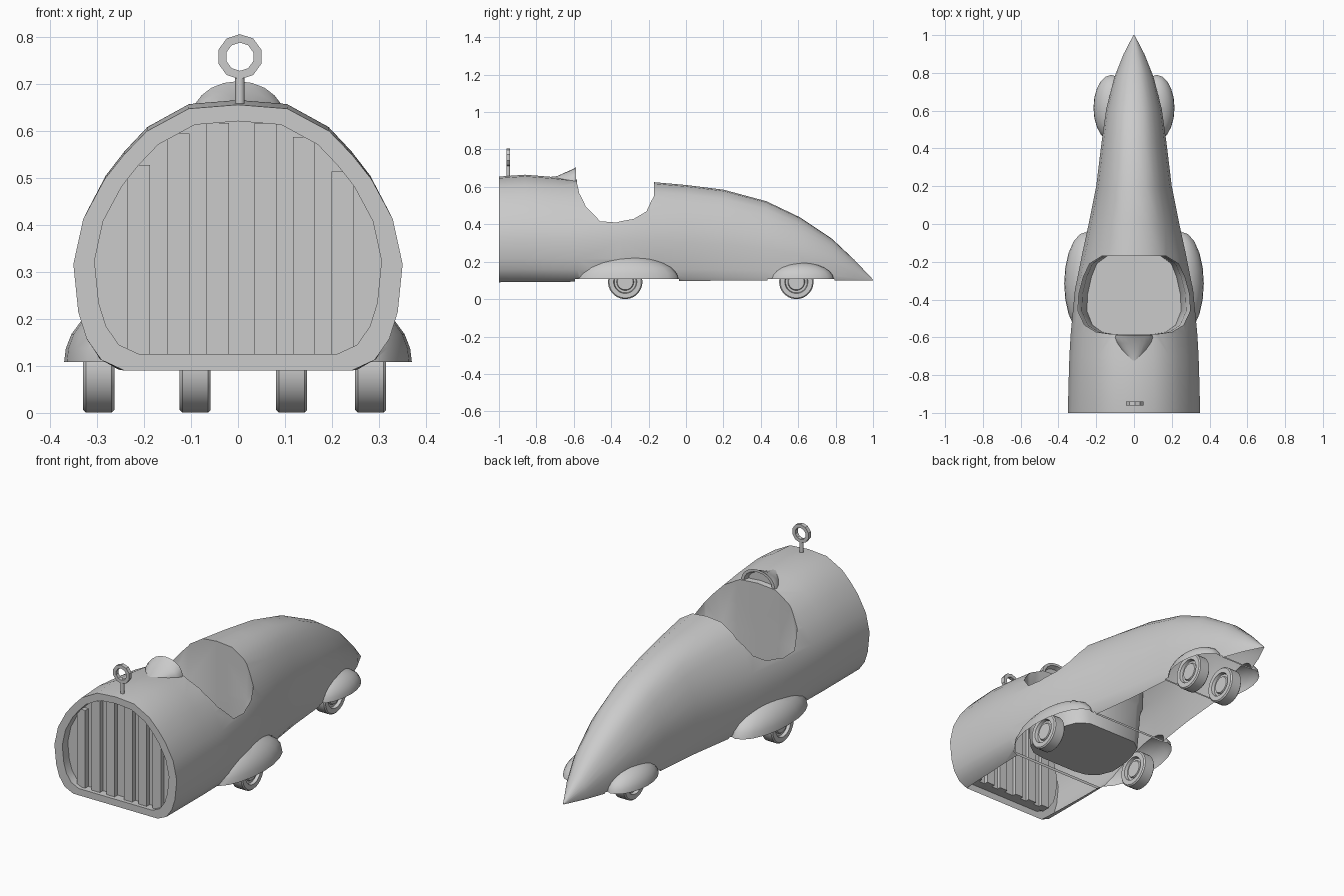
import bpy, bmesh, math
from mathutils import Vector, Matrix

if "Cube" in bpy.data.objects:
    bpy.data.objects.remove(bpy.data.objects["Cube"])


def make(name, bm, angle=35):
    bmesh.ops.recalc_face_normals(bm, faces=bm.faces)
    me = bpy.data.meshes.new(name)
    bm.to_mesh(me)
    bm.free()
    ob = bpy.data.objects.new(name, me)
    bpy.context.collection.objects.link(ob)
    shade(ob, angle)
    return ob


def shade(ob, angle=35):
    bpy.ops.object.select_all(action='DESELECT')
    bpy.context.view_layer.objects.active = ob
    ob.select_set(True)
    bpy.ops.object.shade_smooth_by_angle(angle=math.radians(angle))


def loft(name, rings):
    bm = bmesh.new()
    vs = [[bm.verts.new(p) for p in r] for r in rings]
    n = len(vs[0])
    for a, b in zip(vs, vs[1:]):
        for i in range(n):
            j = (i + 1) % n
            bm.faces.new((a[i], a[j], b[j], b[i]))
    bm.faces.new(vs[0])
    bm.faces.new(vs[-1])
    return make(name, bm)


def box(name, lo, hi):
    bm = bmesh.new()
    lo, hi = Vector(lo), Vector(hi)
    bmesh.ops.create_cube(bm, size=1, matrix=Matrix.Translation((lo + hi) / 2)
                          @ Matrix.Diagonal((*(hi - lo), 1)))
    return make(name, bm)


def lathe(name, profile, axis, loc, seg):
    # closed profile of (radius, offset along axis)
    bm = bmesh.new()
    rings = []
    for k in range(seg):
        a = 2 * math.pi * (k + 0.5) / seg
        c, s = math.cos(a), math.sin(a)
        rings.append([bm.verts.new(Vector((o, r * c, r * s) if axis == 'x' else (r * c, o, r * s))
                                   + Vector(loc)) for r, o in profile])
    n = len(profile)
    for k in range(seg):
        a, b = rings[k], rings[(k + 1) % seg]
        for i in range(n):
            j = (i + 1) % n
            bm.faces.new((a[i], a[j], b[j], b[i]))
    bmesh.ops.remove_doubles(bm, verts=bm.verts, dist=1e-5)
    return make(name, bm)


def boolean(ob, tool, op):
    tool.hide_render = True
    m = ob.modifiers.new('cut', 'BOOLEAN')
    m.object, m.operation, m.solver = tool, op, 'EXACT'
    bpy.context.view_layer.objects.active = ob
    bpy.ops.object.modifier_apply(modifier=m.name)
    bpy.data.objects.remove(tool)


# Body: half profile as (width, height) fractions, lofted along y
HALF = [(.69, 0), (.83, .04), (.92, .12), (.97, .22), (1, .4), (.94, .57),
        (.81, .72), (.695, .81), (.555, .9), (.3, .985), (0, 1)]


def section(y, w, z0, z1, fill=0):
    half = []
    for x, h in HALF:
        if h < .4:
            x += (1 - x) * fill
        half.append((x * w, y, z0 + h * (z1 - z0)))
    return half + [(-x, yy, z) for x, yy, z in reversed(half[:-1])]


STATIONS = [(-1, .35, .655), (-.86, .347, .665), (-.7, .342, .652), (-.58, .335, .638),
            (-.35, .313, .632), (-.17, .277, .625), (0, .24, .61), (.2, .2, .585),
            (.43, .172, .523), (.61, .147, .437), (.78, .103, .323), (.9, .055, .21), (1, .003, .104)]
rings = [section(-.955, .305, .125, .62), section(-1, .305, .125, .62)]
for y, w, t in STATIONS:
    f = max(0, min(1, (y + 1) / 1.4))
    rings.append(section(y, w, .09 + .01 * f, t, .8 * f))
body = loft('body', rings)

# Fenders joined to the body, then trimmed flat underneath
for x, y, a, b, c in ((.25, -.315, .12, .275, .125), (.12, .615, .095, .175, .09)):
    for s in (-1, 1):
        bm = bmesh.new()
        bmesh.ops.create_uvsphere(bm, u_segments=20, v_segments=12, radius=1,
                                  matrix=Matrix.Translation((s * x, y, .105)) @ Matrix.Diagonal((a, b, c, 1)))
        boolean(body, make('fender', bm), 'UNION')
    boolean(body, box('trim', (-.5, y - b - .003, -.3), (.5, y + b + .003, .108)), 'DIFFERENCE')

# Cockpit tub
RIM = [(0, -.17), (.17, -.17), (.235, -.21), (.268, -.28), (.292, -.37), (.297, -.46),
       (.262, -.535), (.2, -.572), (.12, -.583), (0, -.583)]
RIM += [(-x, y) for x, y in reversed(RIM[1:-1])]
boolean(body, loft('tub', [[(x * s, y, z) for x, y in RIM]
                           for z, s in ((.9, 1), (.37, 1), (.345, .93), (.13, .84))]), 'DIFFERENCE')

# Open underside
bm = bmesh.new()
bm.from_mesh(body.data)
bm.normal_update()
under = [f for f in bm.faces if f.normal.z < -.97 and f.calc_center_median().z < .112]
bmesh.ops.delete(bm, geom=under, context='FACES')
bm.to_mesh(body.data)
bm.free()
shade(body)


# Grille bars
def inner_top(x):
    pts = [(a * .305, .125 + h * .495) for a, h in HALF[4:]]
    for (x1, z1), (x0, z0) in zip(pts, pts[1:]):
        if x0 <= x <= x1:
            return z1 + (z0 - z1) * (x1 - x) / (x1 - x0)
    return .4


for x in (-.211, -.127, -.043, .058, .14, .222):
    box('grille_bar', (x - .0235, -.98, .125), (x + .0235, -.935, inner_top(abs(x))))

# Wind cowl ahead of the cockpit
cowl = []
for y, w, h in ((-.74, .004, .002), (-.69, .05, .025), (-.63, .09, .052), (-.6, .1, .065), (-.588, .096, .073),
                (-.588, .08, .06), (-.61, .07, .05)):
    base = .632 if y > -.7 else .65
    cowl.append([(w * math.cos(math.pi * i / 10), y, base + h * math.sin(math.pi * i / 10)) for i in range(11)])
loft('wind_cowl', cowl)

# Ring ornament on a post
lathe('ornament_ring', [(.03, -.01), (.048, -.01), (.048, .01), (.03, .01)], 'y', (.004, -.95, .757), 10)
bm = bmesh.new()
bmesh.ops.create_cone(bm, cap_ends=True, segments=12, radius1=.01, radius2=.01, depth=.07,
                      matrix=Matrix.Translation((.004, -.95, .678)))
make('ornament_post', bm)

# Wheels
side = [(0, .026), (.042, .026), (.046, .018), (.058, .018), (.062, .033), (.086, .033), (.092, .027)]
tyre = side + [(r, -o) for r, o in reversed(side)]
for x, y in ((-.296, -.325), (.282, -.325), (-.091, .59), (.114, .59)):
    lathe('wheel', tyre, 'x', (x, y, .092), 32)
